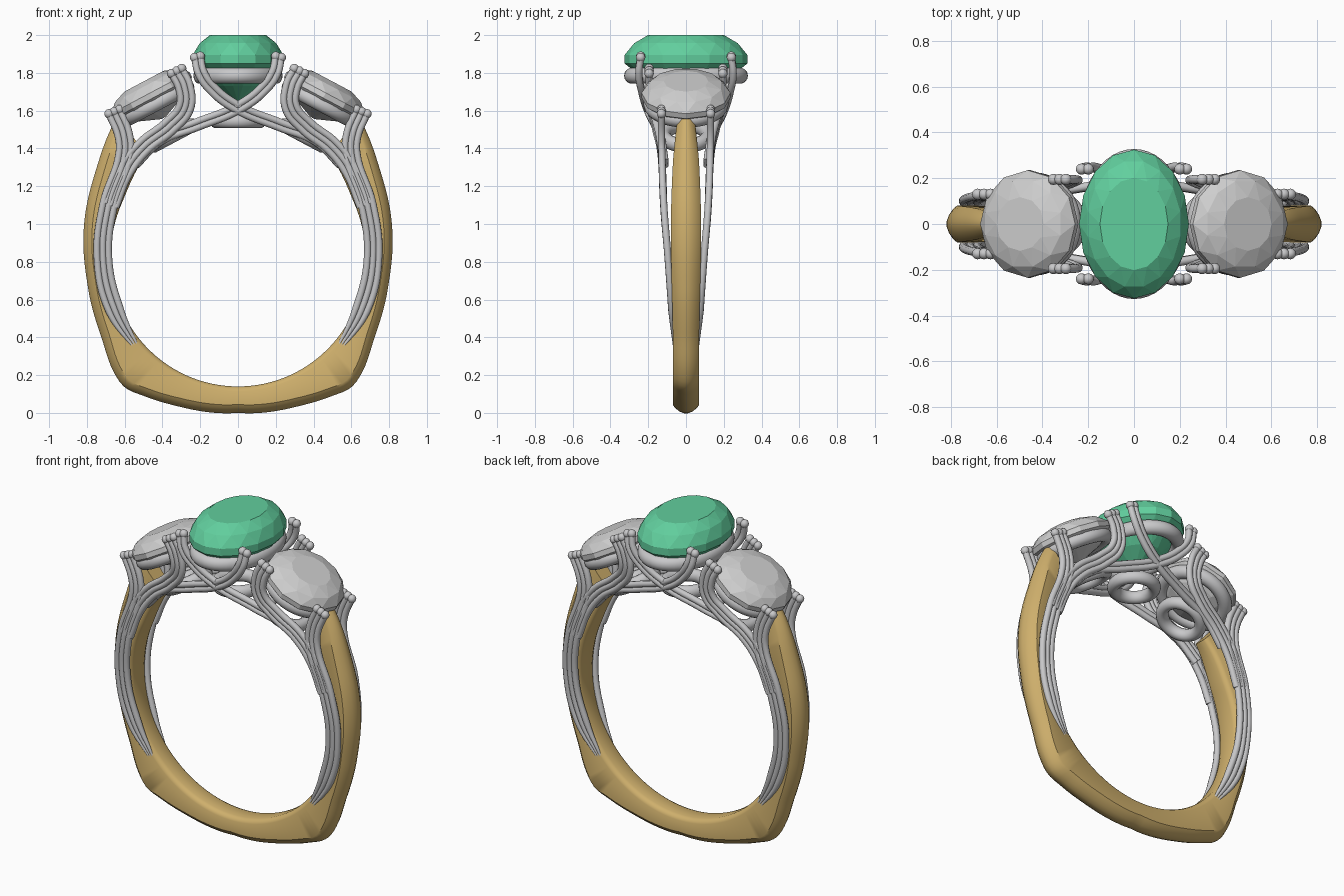
import bpy, bmesh, math
from mathutils import Matrix, Vector

if "Cube" in bpy.data.objects:
    bpy.data.objects.remove(bpy.data.objects["Cube"])


def material(name, rgb):
    m = bpy.data.materials.new(name)
    m.use_nodes = True
    m.diffuse_color = (*rgb, 1)
    bsdf = next(n for n in m.node_tree.nodes if n.type == 'BSDF_PRINCIPLED')
    bsdf.inputs["Base Color"].default_value = (*rgb, 1)
    return m


GOLD = material("yellow gold", (0.62, 0.43, 0.15))
METAL = material("white metal", (0.58, 0.58, 0.59))
CLEAR = material("clear stone", (0.62, 0.62, 0.62))
GREEN = material("green stone", (0.12, 0.62, 0.34))

CENTRE_Z, INNER_R = 0.82, 0.68
TILT = math.radians(28)


def select_only(obj):
    bpy.ops.object.select_all(action='DESELECT')
    obj.select_set(True)
    bpy.context.view_layer.objects.active = obj


def smooth(obj, angle=40):
    select_only(obj)
    bpy.ops.object.shade_smooth_by_angle(angle=math.radians(angle))


def mesh_object(name, bm, mat):
    bmesh.ops.recalc_face_normals(bm, faces=bm.faces)
    mesh = bpy.data.meshes.new(name)
    bm.to_mesh(mesh)
    bm.free()
    mesh.materials.append(mat)
    obj = bpy.data.objects.new(name, mesh)
    bpy.context.collection.objects.link(obj)
    return obj


def hermite(keys, t):
    """Smooth interpolation through (position, value) keys."""
    def slope(i):
        a, b = keys[max(i - 1, 0)], keys[min(i + 1, len(keys) - 1)]
        return (b[1] - a[1]) / (b[0] - a[0])
    i = max(k for k in range(len(keys) - 1) if keys[k][0] <= t)
    (p, v), (q, w) = keys[i], keys[i + 1]
    h = q - p
    s = (t - p) / h
    return ((1 + 2 * s) * (1 - s) ** 2 * v + s * (1 - s) ** 2 * h * slope(i)
            + s * s * (3 - 2 * s) * w + s * s * (s - 1) * h * slope(i + 1))


def loft_shank():
    """Open gold band, swept through angles measured from the bottom."""
    outer = [(0, .82), (21, .845), (34, .883), (41, .91), (47, .895), (60, .836),
             (78, .81), (90, .815), (109, .848), (123, .89), (139, .98)]
    inner = [(0, INNER_R), (115, INNER_R), (139, .73)]
    width = [(0, .07), (60, .07), (100, .08), (125, .07), (139, .05)]
    bm = bmesh.new()
    rows = []
    for step in range(-70, 71):
        deg = 139 * abs(step) / 70
        a = math.radians(139 * step / 70)
        ro, ri, w = (hermite(k, deg) for k in (outer, inner, width))
        half = [(ri, .6), (ri + .008, .85), (ri + .025, 1), (ro - .045, 1),
                (ro - .03, .85), (ro - .01, .5), (ro, .15)]
        loop = half + [(r, -y) for r, y in reversed(half)]
        rows.append([bm.verts.new((r * math.sin(a), y * w, CENTRE_Z - r * math.cos(a)))
                     for r, y in loop])
    n = len(rows[0])
    for a, b in zip(rows, rows[1:]):
        for i in range(n):
            bm.faces.new((a[i], a[(i + 1) % n], b[(i + 1) % n], b[i]))
    bm.faces.new(rows[0])
    bm.faces.new(rows[-1])
    smooth(mesh_object("shank", bm, GOLD), 35)


def gem(name, mat, rx, ry, sides, rings, matrix):
    """Faceted stone: hull around rings of (scale, height, twist)."""
    bm = bmesh.new()
    for scale, z, twist in rings:
        for i in range(sides):
            a = math.tau * (i + twist) / sides
            bm.verts.new((rx * scale * math.cos(a), ry * scale * math.sin(a), z))
    bmesh.ops.convex_hull(bm, input=bm.verts)
    bmesh.ops.dissolve_limit(bm, angle_limit=math.radians(1), verts=bm.verts, edges=bm.edges)
    bm.transform(matrix)
    mesh_object(name, bm, mat)


def ring(name, matrix, major, minor, scale):
    bpy.ops.mesh.primitive_torus_add(major_segments=48, minor_segments=14,
                                     major_radius=major, minor_radius=minor)
    obj = bpy.context.object
    obj.name = name
    obj.matrix_world = matrix @ Matrix.Diagonal((*scale, 1))
    obj.data.materials.append(METAL)
    smooth(obj, 60)


def strands(name, points, count, sx, sy, thick=.019, taper=1.0):
    """Bundle of parallel wires following one path, offset side by side."""
    curve = bpy.data.curves.new(name, 'CURVE')
    curve.dimensions = '3D'
    curve.bevel_depth = thick
    curve.bevel_resolution = 3
    curve.resolution_u = 8
    curve.use_fill_caps = True
    pts = [Vector(p) for p in points]
    tips = []
    for k in range(count):
        off = (k - (count - 1) / 2) * thick * 1.6
        spline = curve.splines.new('BEZIER')
        spline.bezier_points.add(len(pts) - 1)
        for i, p in enumerate(pts):
            d = pts[min(i + 1, len(pts) - 1)] - pts[max(i - 1, 0)]
            side = Vector((-d.z, 0, d.x)).normalized()
            f = taper if i == 0 else 1
            q = p + side * off * f
            bp = spline.bezier_points[i]
            bp.co = (q.x * sx, q.y * sy, q.z)
            bp.handle_left_type = bp.handle_right_type = 'AUTO'
            bp.radius = f
        tips.append(spline.bezier_points[-1].co.copy())
    obj = bpy.data.objects.new(name, curve)
    bpy.context.collection.objects.link(obj)
    curve.materials.append(METAL)
    select_only(obj)
    bpy.ops.object.convert(target='MESH')
    # Rounded claw tips
    bm = bmesh.new()
    for t in tips:
        bmesh.ops.create_uvsphere(bm, u_segments=12, v_segments=8, radius=thick * 1.3,
                                  matrix=Matrix.Translation(t))
    smooth(mesh_object(name + "_tips", bm, METAL), 60)


def radial(side, radius):
    """Frame on the finger circle, tilted away from the middle."""
    return (Matrix.Translation((0, 0, CENTRE_Z)) @ Matrix.Rotation(side * TILT, 4, 'Y')
            @ Matrix.Translation((0, 0, radius)))


loft_shank()

# Centre stone with its oval seat
gem("centre_stone", GREEN, .24, .325, 16,
    [(.62, 2, 0), (.86, 1.957, .5), (1, 1.895, 0), (1, 1.85, 0), (.55, 1.73, .5), (.06, 1.65, 0)],
    Matrix.Identity(4))
ring("centre_seat", Matrix.Translation((0, 0, 1.785)), .285, .043, (.72, 1, 1))
ring("centre_base_ring", radial(0, .725), .115, .035, (1, 1, 1.1))

# Side stones, seats and base rings
for side, label in ((1, "left"), (-1, "right")):
    gem(label + "_stone", CLEAR, .235, .235, 12,
        [(.5, .07, 0), (.82, .045, .5), (1, 0, 0), (1, -.03, 0), (.6, -.1, .5), (.06, -.15, 0)],
        radial(side, .99))
    ring(label + "_seat", radial(side, .925), .185, .04, (1, 1, 1))
    ring(label + "_base_ring", radial(side, .735), .115, .035, (1, 1, 1.1))

# Wire bundles that run up the shank and become the claws
shoulder = [(.53, .06, .33), (.655, .075, .55), (.715, .095, .82), (.685, .118, 1.1)]
outer_claw = shoulder + [(.60, .128, 1.37), (.605, .13, 1.47), (.655, .13, 1.595)]
inner_claw = [(.675, .118, 1.1), (.60, .125, 1.28), (.5, .135, 1.41), (.36, .16, 1.52),
              (.28, .185, 1.62), (.285, .195, 1.73), (.325, .195, 1.81)]
centre_claw = [(-.55, .11, 1.32), (-.42, .13, 1.445), (-.22, .16, 1.525), (0, .205, 1.615),
               (.13, .235, 1.71), (.195, .25, 1.80), (.215, .24, 1.885)]
for sx, lr in ((1, "left"), (-1, "right")):
    for sy, fb in ((-1, "front"), (1, "back")):
        tag = lr + "_" + fb
        strands(tag + "_outer_claw", outer_claw, 3, sx, sy, taper=.3)
        strands(tag + "_inner_claw", inner_claw, 3, sx, sy)
        strands(tag + "_centre_claw", centre_claw, 2, sx, sy)
